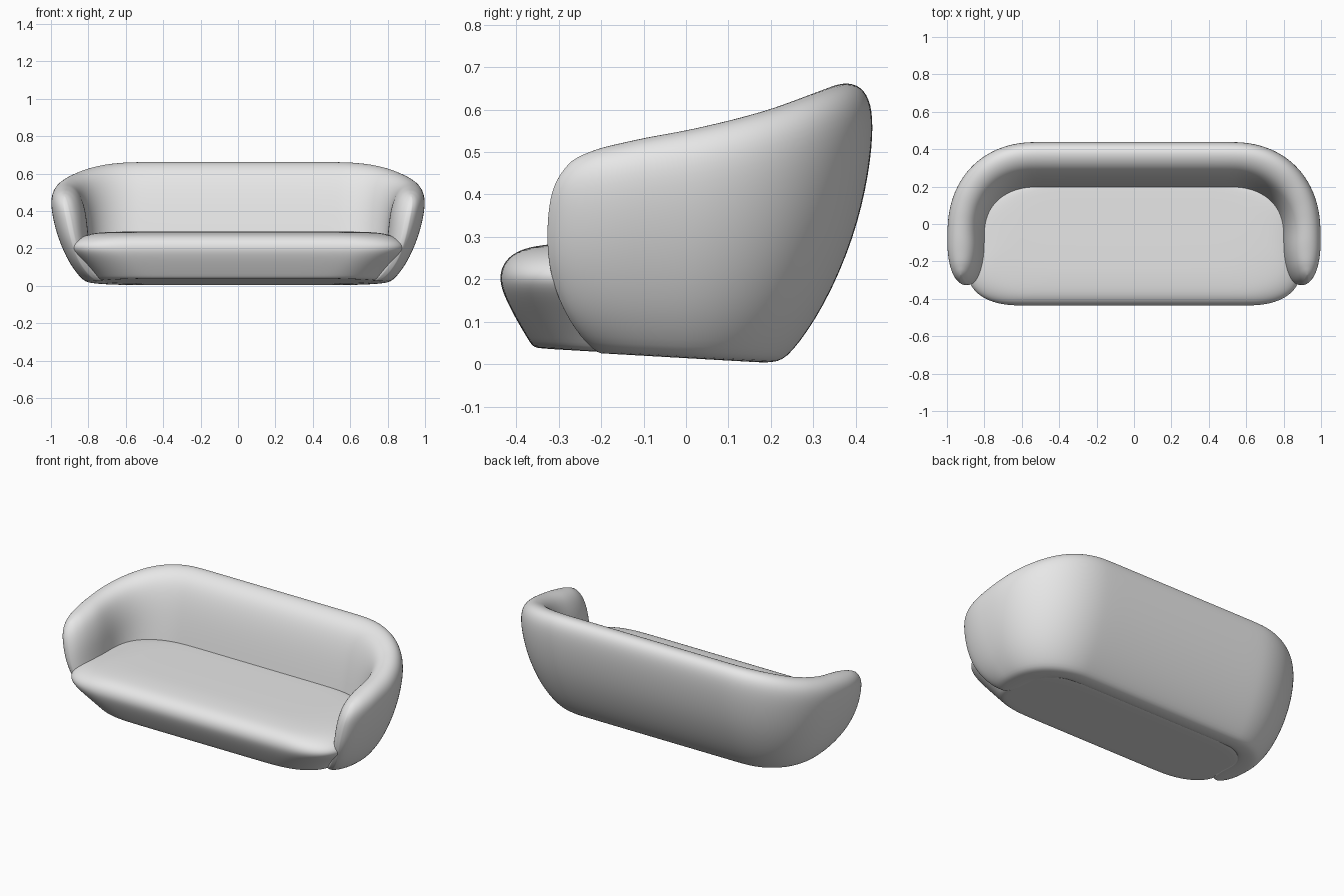
import bpy, bmesh, math

if "Cube" in bpy.data.objects:
    bpy.data.objects.remove(bpy.data.objects["Cube"])

fabric = bpy.data.materials.new("grey_fabric")
fabric.diffuse_color = (0.8, 0.8, 0.8, 1)
fabric.use_nodes = True
fabric.node_tree.nodes["Principled BSDF"].inputs["Base Color"].default_value = fabric.diffuse_color


def lerp_table(table, v):
    """Piecewise linear lookup in a list of (key, value) pairs."""
    if v <= table[0][0]:
        return table[0][1]
    for (a, fa), (b, fb) in zip(table, table[1:]):
        if v <= b:
            return fa + (fb - fa) * (v - a) / (b - a)
    return table[-1][1]


def floor_z(y):
    """Slightly tilted underside."""
    return max(0.0, 0.0135 - 0.058 * y)


def finish(name, bm):
    """Mirror the right half, smooth it and add it to the scene."""
    bmesh.ops.remove_doubles(bm, verts=bm.verts, dist=1e-5)
    bmesh.ops.recalc_face_normals(bm, faces=bm.faces)
    mesh = bpy.data.meshes.new(name)
    bm.to_mesh(mesh)
    bm.free()
    mesh.materials.append(fabric)
    ob = bpy.data.objects.new(name, mesh)
    bpy.context.collection.objects.link(ob)
    mirror = ob.modifiers.new("mirror", 'MIRROR')
    mirror.use_clip = True
    sub = ob.modifiers.new("smooth", 'SUBSURF')
    sub.levels = sub.render_levels = 2
    for p in mesh.polygons:
        p.use_smooth = True
    return ob


def corner(cx, cy, rx, ry, a, n):
    """Point on a rounded corner; a runs from 0 (along y) to pi/2 (along x)."""
    s, c = max(0, math.sin(a)), max(0, math.cos(a))
    if c < 1e-9:
        c = 0
    return cx + rx * s ** (2 / n), cy + ry * c ** (2 / n)


# Backrest and arms: one padded section (height share, back y, side x) swept in a U
SECTION = [(0, .21, .80), (.03, .245, .835), (.2, .325, .905), (.45, .397, .962),
           (.68, .432, .993), (.85, .442, 1.002), (.945, .433, .985), (.995, .405, .95),
           (1.0, .36, .905), (.96, .305, .865), (.87, .265, .835), (.7, .23, .81),
           (.45, .2, .80), (.25, .18, .78), (.06, .14, .72), (0, .12, .68)]
TOP = [(-.33, .43), (-.29, .465), (-.25, .492), (-.2, .512), (-.1, .535), (0, .553),
       (.1, .577), (.2, .605), (.3, .642), (.36, .664)]
TIP = [(0, -.2), (.03, -.23), (.2, -.29), (.45, -.327), (.68, -.328),
       (.85, -.318), (.94, -.295), (1, -.27)]
CX, CY = 0.52, -0.05
N = len(SECTION)

stations = []
for x in (0, .18, .36):                          # straight back
    stations.append([(x, Y) for t, Y, X in SECTION])
for i in range(15):                              # rounded corner
    a = math.pi / 2 * i / 14
    stations.append([corner(CX, CY, X - CX, Y - CY, a, 2.2) for t, Y, X in SECTION])
for i in range(1, 11):                           # arm, narrowing to a rounded tip
    u = math.sin(math.pi / 2 * i / 10)
    v = max(0, (u - .2) / .8)
    p = max(.12, math.sqrt(max(0, 1 - v * v)))
    ring = []
    for k, (t, Y, X) in enumerate(SECTION):
        mid = (X + SECTION[N - 1 - k][2]) / 2
        ring.append((mid + (X - mid) * p, CY + u * (lerp_table(TIP, t) - CY)))
    stations.append(ring)

bm = bmesh.new()
rings = []
for st in stations:
    top = lerp_table(TOP, st[8][1])
    rings.append([bm.verts.new((x, y, floor_z(y) + SECTION[k][0] * (top - floor_z(y))))
                  for k, (x, y) in enumerate(st)])
for a, b in zip(rings, rings[1:]):
    for k in range(N):
        m = (k + 1) % N
        bm.faces.new((a[k], a[m], b[m], b[k]))
tip = rings[-1]
for k in range(N // 2 - 1):                      # close the arm tip
    bm.faces.new((tip[k], tip[k + 1], tip[N - 2 - k], tip[N - 1 - k]))
finish("backrest_and_arms", bm)

# Seat cushion: stacked rounded outlines (z, half width, front y, back y)
LEVELS = [(None, .70, -.33, .14), (None, .745, -.358, .16), (.055, .76, -.37, .17),
          (.12, .82, -.408, .19), (.17, .875, -.432, .2), (.205, .90, -.44, .21),
          (.24, .88, -.43, .215), (.265, .835, -.402, .215), (.279, .785, -.36, .212),
          (.287, .72, -.28, .21), (.29, .62, -.2, .205)]
bm = bmesh.new()
rings = []
for z, X, front, back in LEVELS:
    cx, cf, cb = X - .3, front + .2, back - .2
    pts = [(0, back), (cx * .5, back)]
    pts += [corner(cx, cb, .3, .2, math.pi / 2 * i / 8, 2.3) for i in range(9)]
    pts += [corner(cx, cf, .3, -.2, math.pi / 2 * i / 8, 2.4) for i in range(8, -1, -1)]
    pts += [(cx * .5, front), (0, front)]
    rings.append([bm.verts.new((x, y, floor_z(y) + .004 if z is None else z))
                  for x, y in pts])
for a, b in zip(rings, rings[1:]):
    for k in range(len(a) - 1):
        bm.faces.new((a[k], a[k + 1], b[k + 1], b[k]))
for r in (rings[0], rings[-1]):                  # underside and top, as back-to-front strips
    n = len(r)
    for k in range(n // 2 - 1):
        bm.faces.new((r[k], r[k + 1], r[n - 2 - k], r[n - 1 - k]))
finish("seat_cushion", bm)
